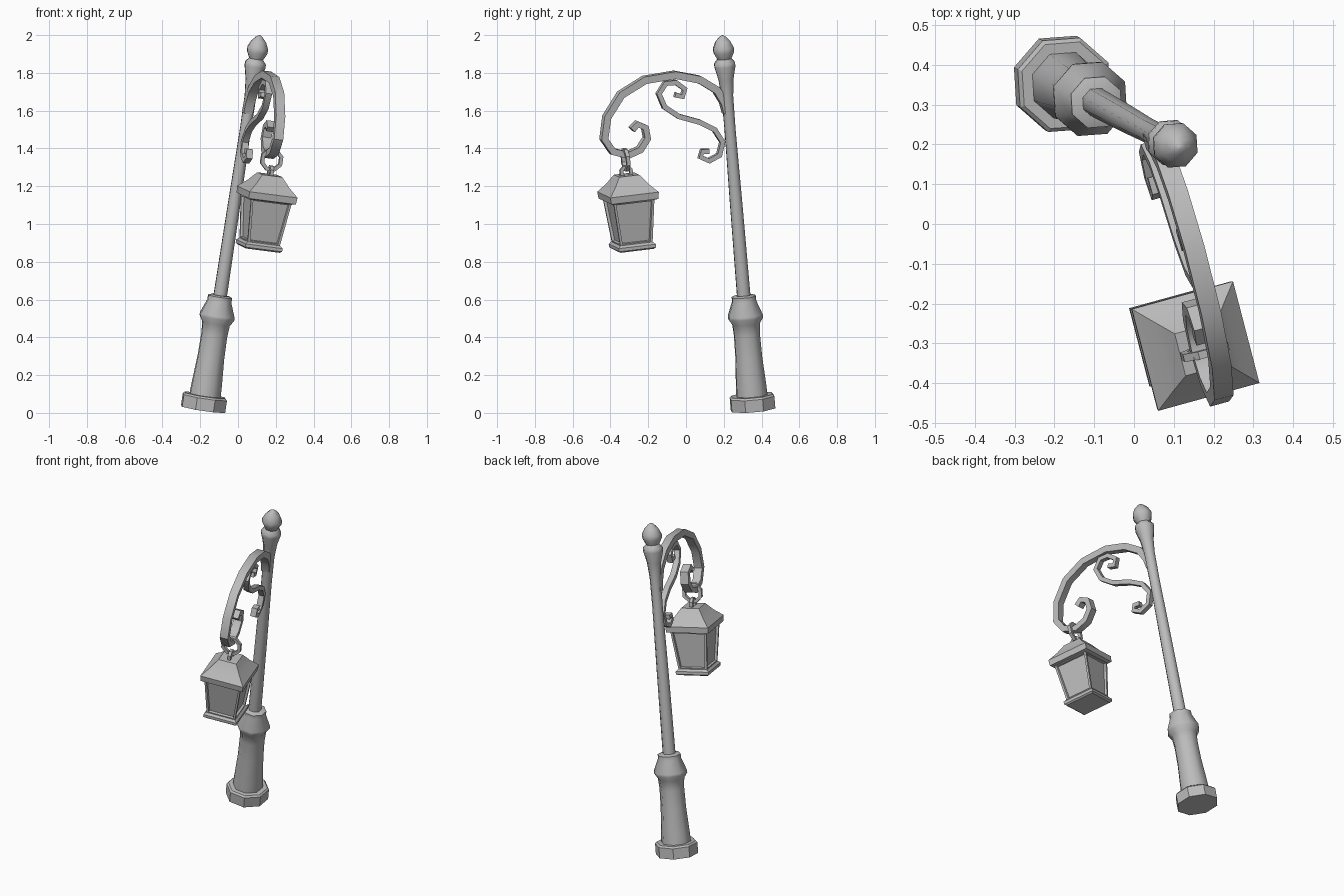
import bpy, bmesh, math
from mathutils import Matrix, Vector

if "Cube" in bpy.data.objects:
    bpy.data.objects.remove(bpy.data.objects["Cube"])

iron = bpy.data.materials.new("grey_iron")
iron.diffuse_color = (0.5, 0.5, 0.5, 1)
iron.use_nodes = True
iron.node_tree.nodes["Principled BSDF"].inputs["Base Color"].default_value = iron.diffuse_color

# Shared leaning frame: Z along the post, X across the bracket plane
FOOT = Vector((-0.185, 0.355, 0.02))
AXIS = Vector((0.30, -0.163, 1.98)).normalized()
ACROSS = Vector((1, 0.275, -0.125))
ACROSS = (ACROSS - AXIS * ACROSS.dot(AXIS)).normalized()
ALONG = AXIS.cross(ACROSS)
LEAN = Matrix((ACROSS, ALONG, AXIS)).transposed().to_4x4()


def frame(origin):
    return Matrix.Translation(origin) @ LEAN


def finish(name, bm, matrix=None, angle=30):
    if matrix:
        bm.transform(matrix)
    bmesh.ops.recalc_face_normals(bm, faces=bm.faces)
    mesh = bpy.data.meshes.new(name)
    bm.to_mesh(mesh)
    bm.free()
    mesh.materials.append(iron)
    ob = bpy.data.objects.new(name, mesh)
    bpy.context.collection.objects.link(ob)
    bpy.ops.object.select_all(action='DESELECT')
    ob.select_set(True)
    bpy.context.view_layer.objects.active = ob
    bpy.ops.object.shade_smooth_by_angle(angle=math.radians(angle))
    return ob


def skin(bm, rings):
    """Join equal rings of points into a closed tube with capped ends."""
    loops = [[bm.verts.new(p) for p in ring] for ring in rings]
    n = len(loops[0])
    for a, b in zip(loops, loops[1:]):
        for i in range(n):
            j = (i + 1) % n
            bm.faces.new((a[i], a[j], b[j], b[i]))
    bm.faces.new(loops[0])
    bm.faces.new(loops[-1])


def lathe(name, profile, matrix, sides=8, turn=0.2, angle=30, square=False):
    """Stack of polygon rings from (radius, height) pairs."""
    k = math.sqrt(2) if square else 1
    bm = bmesh.new()
    skin(bm, [[(r * k * math.cos(turn + math.tau * i / sides),
                r * k * math.sin(turn + math.tau * i / sides), h)
               for i in range(sides)] for r, h in profile])
    return finish(name, bm, matrix, angle)


def ribbon(name, path, width, thick):
    """Rectangular bar following (y, z) points in the leaning bracket plane."""
    pts = [Vector((-0.09 - 0.275 * y + 0.125 * z, y, z)) for y, z in path]
    rings = []
    last = len(pts) - 1
    for i, p in enumerate(pts):
        tangent = (pts[min(i + 1, last)] - pts[max(i - 1, 0)]).normalized()
        t = thick[0] + (thick[1] - thick[0]) * i / last
        side = ACROSS.cross(tangent).normalized() * t / 2
        w = ACROSS * width / 2
        rings.append([p + side + w, p - side + w, p - side - w, p + side - w])
    bm = bmesh.new()
    skin(bm, rings)
    return finish(name, bm, None, 40)


def link(name, centre, radius, bar, turn):
    """Faceted ring, its axis turned into the lean frame."""
    bm = bmesh.new()
    rows = [[bm.verts.new(((radius + bar * math.cos(b)) * math.cos(a),
                           (radius + bar * math.cos(b)) * math.sin(a),
                           bar * math.sin(b)))
             for b in (math.pi / 4 + math.pi / 2 * j for j in range(4))]
            for a in (math.tau * (i + 0.5) / 8 for i in range(8))]
    for i in range(8):
        for j in range(4):
            a, b, k = rows[i], rows[(i + 1) % 8], (j + 1) % 4
            bm.faces.new((a[j], b[j], b[k], a[k]))
    return finish(name, bm, frame(centre) @ turn, 30)


# Post: foot, column, collar, pole and finial on one axis
post = frame(FOOT)
lathe("foot_disc", [(0.125, 0), (0.125, 0.065), (0.115, 0.075)], post)
lathe("lower_column", [(0.088, 0.06), (0.085, 0.13), (0.075, 0.28), (0.073, 0.40),
                       (0.078, 0.46), (0.098, 0.49), (0.098, 0.505),
                       (0.068, 0.58), (0.068, 0.605), (0.05, 0.612)], post, angle=46)
lathe("pole", [(0.038, 0.59), (0.035, 1.1), (0.031, 1.5), (0.033, 1.68),
               (0.042, 1.77), (0.059, 1.84), (0.059, 1.86), (0.036, 1.885)],
      post, angle=46)
lathe("finial", [(0.036, 1.875), (0.057, 1.915), (0.059, 1.94), (0.042, 1.975),
                 (0.018, 2.0), (0.004, 2.008)], post, angle=50)

# Bracket arm ending in a hook curl, and the S-shaped scroll below it
ribbon("bracket_arm",
       [(0.215, 1.59), (0.20, 1.645), (0.16, 1.71), (0.07, 1.765), (-0.06, 1.79),
        (-0.22, 1.763), (-0.345, 1.685), (-0.42, 1.565), (-0.435, 1.45),
        (-0.39, 1.385), (-0.31, 1.365), (-0.245, 1.395), (-0.207, 1.455),
        (-0.218, 1.512), (-0.26, 1.53), (-0.288, 1.50)], 0.05, (0.042, 0.033))
ribbon("scroll",
       [(-0.06, 1.685), (-0.02, 1.675), (-0.008, 1.715), (-0.055, 1.75),
        (-0.11, 1.745), (-0.145, 1.69), (-0.115, 1.62), (-0.04, 1.57),
        (0.07, 1.54), (0.15, 1.50), (0.192, 1.435), (0.175, 1.365),
        (0.12, 1.335), (0.075, 1.355), (0.085, 1.385), (0.12, 1.385)],
       0.034, (0.027, 0.027))

# Hanging links
link("hanging_ring", (0.178, -0.32, 1.34), 0.054, 0.014, Matrix.Rotation(math.pi / 2, 4, 'X'))
link("lantern_eyelet", (0.172, -0.317, 1.275), 0.028, 0.013, Matrix.Rotation(math.pi / 2, 4, 'Y'))

# Lantern: heights measured from the eave top
lantern = frame((0.155, -0.307, 1.17))
SQ = dict(sides=4, turn=math.pi / 4, square=True)
lathe("lantern_roof", [(0.112, -0.042), (0.130, -0.036), (0.133, 0.0), (0.090, 0.045),
                       (0.068, 0.075), (0.055, 0.092)], lantern, **SQ)
lathe("lantern_base", [(0.092, -0.305), (0.102, -0.297), (0.102, -0.28),
                       (0.090, -0.268)], lantern, **SQ)

# Tapered lantern body with recessed panes on the four sides
bm = bmesh.new()
h = [(0.088, -0.275), (0.112, -0.035)]
skin(bm, [[(r * sx, r * sy, z) for sx, sy in ((1, 1), (-1, 1), (-1, -1), (1, -1))]
          for r, z in h])
bmesh.ops.recalc_face_normals(bm, faces=bm.faces)
sides = [f for f in bm.faces if abs(f.normal.z) < 0.5]
bmesh.ops.inset_individual(bm, faces=sides, thickness=0.018, depth=0)
bmesh.ops.inset_individual(bm, faces=sides, thickness=0.003, depth=-0.014)
finish("lantern_body", bm, lantern)
